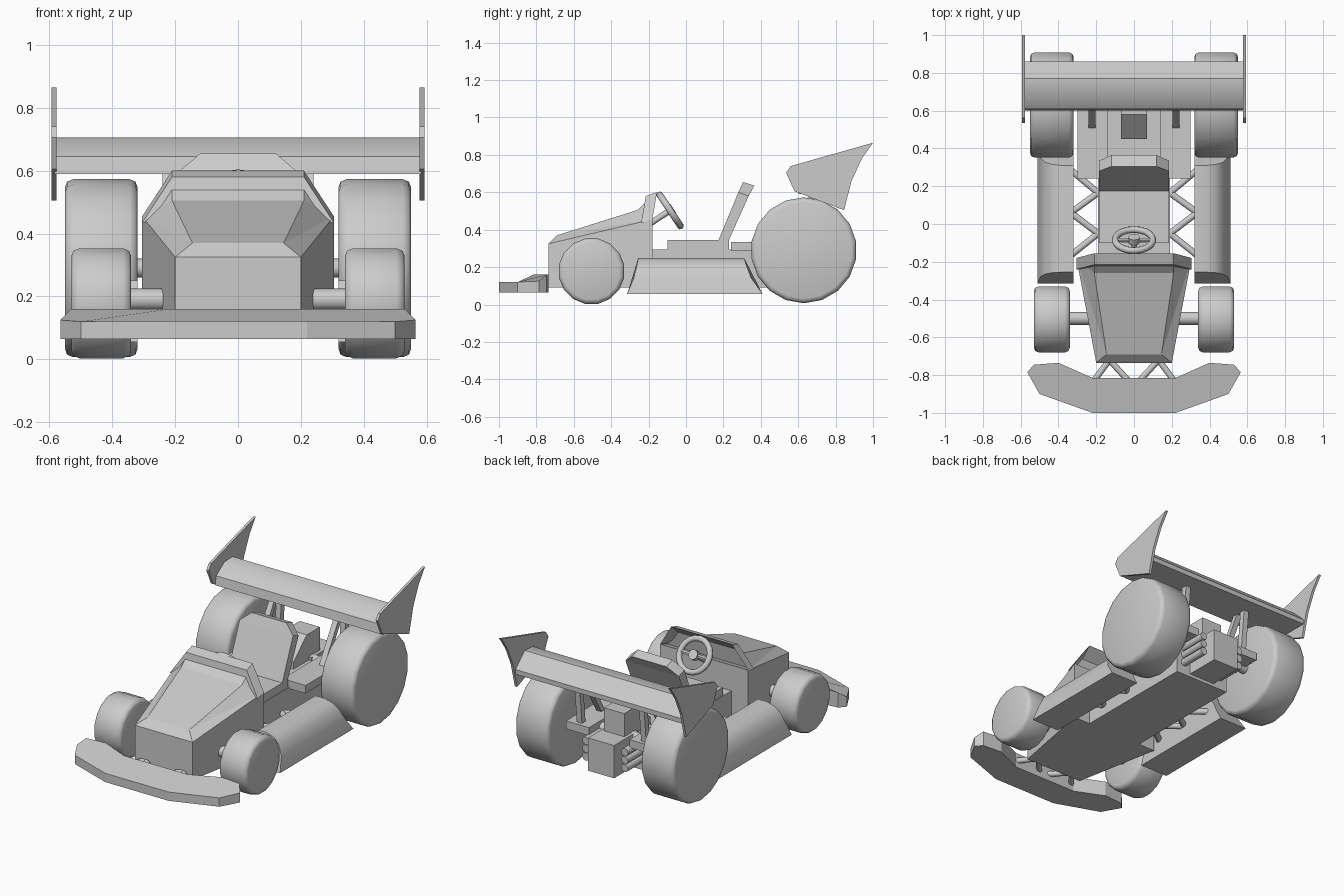
import bpy, bmesh, math
from mathutils import Vector, Matrix

cube = bpy.data.objects.get("Cube")
if cube:
    bpy.data.objects.remove(cube)

grey = bpy.data.materials.new("light grey")
grey.use_nodes = True
grey.diffuse_color = (0.6, 0.6, 0.6, 1)
grey.node_tree.nodes["Principled BSDF"].inputs["Base Color"].default_value = (0.6, 0.6, 0.6, 1)


def finish(name, bm, smooth=None):
    bmesh.ops.recalc_face_normals(bm, faces=bm.faces)
    mesh = bpy.data.meshes.new(name)
    bm.to_mesh(mesh)
    bm.free()
    mesh.materials.append(grey)
    obj = bpy.data.objects.new(name, mesh)
    bpy.context.collection.objects.link(obj)
    if smooth:
        bpy.ops.object.select_all(action='DESELECT')
        obj.select_set(True)
        bpy.context.view_layer.objects.active = obj
        bpy.ops.object.shade_smooth_by_angle(angle=math.radians(smooth))
    return obj


def loft(name, rings, smooth=None):
    """Skin equal-sized rings of points and cap both ends."""
    bm = bmesh.new()
    rows = [[bm.verts.new(p) for p in ring] for ring in rings]
    n = len(rows[0])
    for a, b in zip(rows, rows[1:]):
        for i in range(n):
            j = (i + 1) % n
            bm.faces.new((a[i], a[j], b[j], b[i]))
    bm.faces.new(rows[0])
    bm.faces.new(rows[-1])
    return finish(name, bm, smooth)


def side_profile(name, pts, x0, x1, smooth=None):
    return loft(name, [[(x, y, z) for y, z in pts] for x in (x0, x1)], smooth)


def box(name, x0, x1, y0, y1, z0, z1):
    return side_profile(name, [(y0, z0), (y1, z0), (y1, z1), (y0, z1)], x0, x1)


def tube(name, a, b, r, sides=10):
    a, b = Vector(a), Vector(b)
    d = b - a
    bm = bmesh.new()
    mat = Matrix.Translation((a + b) / 2) @ d.to_track_quat('Z', 'Y').to_matrix().to_4x4()
    bmesh.ops.create_cone(bm, cap_ends=True, segments=sides, radius1=r, radius2=r,
                          depth=d.length, matrix=mat)
    return finish(name, bm, 40)


def wheel(name, s, x0, x1, y, z, r, sides):
    # Tyre with rounded shoulders and flat faces
    b = 0.025
    steps = [(x0, r - b), (x0 + 0.006, r - 0.008), (x0 + b, r),
             (x1 - b, r), (x1 - 0.006, r - 0.008), (x1, r - b)]
    angles = [2 * math.pi * (i + 0.5) / sides for i in range(sides)]
    loft(name, [[(s * x, y + q * math.cos(t), z + q * math.sin(t)) for t in angles]
                for x, q in steps], 50)


# Front bumper: swept plan with a raised rear edge
half = [(0.22, -1.0, 0.12), (0.5, -0.9, 0.12), (0.565, -0.785, 0.125),
        (0.53, -0.745, 0.16), (0.40, -0.735, 0.16), (0.22, -0.815, 0.16)]
plan = half + [(-x, y, z) for x, y, z in reversed(half)]
loft("front_bumper", [[(x, y, 0.065) for x, y, z in plan], plan])

# Nose: faceted hood, raised cowl and recessed cockpit opening
bm = bmesh.new()


def pair(x, y, z):
    return bm.verts.new((x, y, z)), bm.verts.new((-x, y, z))


fb, ft, hood, cowl, peak, shoulder, rb = (pair(*p) for p in (
    (0.2, -0.735, 0.09), (0.2, -0.735, 0.325), (0.145, -0.69, 0.37),
    (0.21, -0.26, 0.505), (0.21, -0.155, 0.6), (0.305, -0.18, 0.455),
    (0.305, -0.18, 0.09)))
for a, b in ((fb, ft), (ft, hood), (hood, cowl), (cowl, peak), (rb, fb)):
    bm.faces.new((a[0], a[1], b[1], b[0]))
for i in (0, 1):
    bm.faces.new((fb[i], ft[i], shoulder[i], rb[i]))
    bm.faces.new((ft[i], hood[i], shoulder[i]))
    bm.faces.new((hood[i], cowl[i], shoulder[i]))
    bm.faces.new((cowl[i], peak[i], shoulder[i]))
lower = bm.faces.new((rb[0], shoulder[0], shoulder[1], rb[1]))
opening = bm.faces.new((shoulder[0], peak[0], peak[1], shoulder[1]))
bmesh.ops.inset_region(bm, faces=[opening], thickness=0.02)
bmesh.ops.translate(bm, verts=opening.verts, vec=(0, -0.06, -0.02))
finish("nose_body", bm)

# Tub, seat and reclined seat back
box("cockpit_tub", -0.19, 0.19, -0.18, 0.62, 0.09, 0.295)
box("seat_base", -0.185, 0.185, -0.1, 0.23, 0.295, 0.345)
rows = [(0.185, 0.17, 0.225, 0.335, 0.335), (0.185, 0.28, 0.335, 0.6, 0.58),
        (0.12, 0.305, 0.365, 0.655, 0.635)]
loft("seat_back", [[(-w, y0, z0), (w, y0, z0), (w, y1, z1), (-w, y1, z1)]
                   for w, y0, y1, z0, z1 in rows])

# Engine and gearbox
side_profile("engine_cover", [(0.45, 0.29), (0.45, 0.34), (0.58, 0.46),
                              (0.71, 0.46), (0.71, 0.29)], -0.07, 0.07)
box("gearbox", -0.09, 0.09, 0.6, 0.84, 0.11, 0.315)

# Steering wheel
centre = Vector((0, -0.085, 0.503))
normal = Vector((0, 0.195, 0.13)).normalized()
bpy.ops.mesh.primitive_torus_add(major_radius=0.1, minor_radius=0.018, major_segments=20,
                                 minor_segments=8, location=centre,
                                 rotation=normal.to_track_quat('Z', 'Y').to_euler())
rim = bpy.context.object
rim.name = "steering_wheel_rim"
rim.data.materials.append(grey)
bpy.ops.object.shade_smooth_by_angle(angle=math.radians(60))
tube("steering_spokes", centre - Vector((0.1, 0, 0)), centre + Vector((0.1, 0, 0)), 0.013, 6)
tube("steering_hub", centre - normal * 0.015, centre + normal * 0.02, 0.03)
tube("steering_column", (0, -0.21, 0.42), centre, 0.016)

# Axles
tube("front_axle", (-0.36, -0.5, 0.19), (0.36, -0.5, 0.19), 0.035, 12)
tube("rear_axle", (-0.36, 0.63, 0.29), (0.36, 0.63, 0.29), 0.03, 12)

# Rear wing: arched section
side_profile("rear_wing", [(0.6, 0.59), (0.61, 0.645), (0.69, 0.7), (0.77, 0.705),
                           (0.86, 0.62), (0.86, 0.59)], -0.583, 0.583, 45)

plate = [(0.535, 0.705), (0.56, 0.74), (1.0, 0.865), (0.94, 0.78), (0.885, 0.66),
         (0.845, 0.505), (0.58, 0.605)]
pod = [(0.32, 0.055), (0.32, 0.25), (0.38, 0.25), (0.43, 0.235), (0.47, 0.2),
       (0.495, 0.14), (0.512, 0.055)]

for s, side in ((1, "left"), (-1, "right")):
    wheel(side + "_front_wheel", s, 0.34, 0.53, -0.505, 0.178, 0.178, 16)
    wheel(side + "_rear_wheel", s, 0.32, 0.55, 0.63, 0.29, 0.283, 18)
    side_profile(side + "_wing_end_plate", plate, s * 0.578, s * 0.594)
    # Side pod with raked ends
    ends = []
    for low, high in ((-0.315, -0.255), (0.41, 0.31)):
        ends.append([(s * x, low + (high - low) * ((z - 0.055) / 0.195) ** 0.6, z)
                     for x, z in pod])
    loft(side + "_side_pod", ends, 40)
    # Engine deck
    box(side + "_engine_deck", s * 0.14, s * 0.3, 0.24, 0.76, 0.285, 0.335)
    # Side pod truss
    truss = [(0.34, 0.29), (0.19, 0.165), (0.335, 0.06), (0.19, -0.05), (0.34, -0.17)]
    for (xa, ya), (xb, yb) in zip(truss, truss[1:]):
        tube(side + "_side_truss", (s * xa, ya, 0.16), (s * xb, yb, 0.16), 0.018)
    # Bumper truss
    for xa, xb in ((0.22, 0.13), (0.02, 0.13)):
        tube(side + "_bumper_truss", (s * xa, -0.84, 0.115), (s * xb, -0.72, 0.115), 0.017)
    # Wing struts
    for foot, top in ((0.5, 0.68), (0.7, 0.73)):
        side_profile(side + "_wing_strut", [(foot, 0.32), (foot + 0.035, 0.32),
                     (top + 0.035, 0.62), (top, 0.62)], s * 0.205, s * 0.24)
    # Exhaust pipes
    for z in (0.17, 0.22, 0.27):
        tube(side + "_exhaust_pipe", (s * 0.135, 0.55, z), (s * 0.135, 0.8, z), 0.024)
